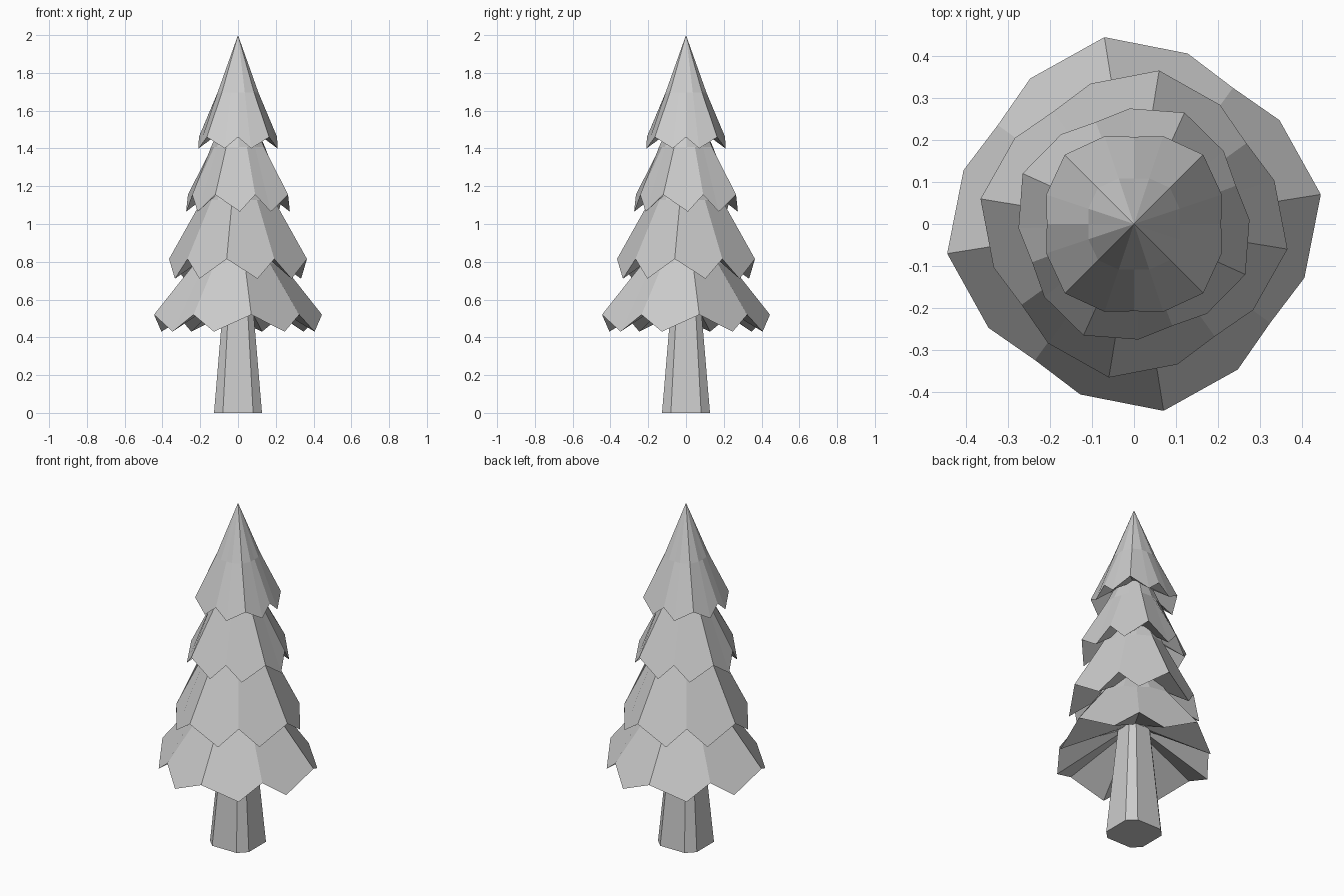
import bpy, bmesh
from math import cos, sin, radians

cube = bpy.data.objects.get("Cube")
if cube:
    bpy.data.objects.remove(cube, do_unlink=True)

grey = bpy.data.materials.new("light_grey")
grey.use_nodes = True
colour = (0.6, 0.6, 0.6, 1)
grey.diffuse_color = colour
grey.node_tree.nodes["Principled BSDF"].inputs["Base Color"].default_value = colour


def finish(bm, name):
    bmesh.ops.recalc_face_normals(bm, faces=bm.faces)
    mesh = bpy.data.meshes.new(name)
    bm.to_mesh(mesh)
    bm.free()
    mesh.materials.append(grey)
    obj = bpy.data.objects.new(name, mesh)
    bpy.context.collection.objects.link(obj)
    return obj


def polar(bm, r, angle, z):
    a = radians(angle)
    return bm.verts.new((r * cos(a), r * sin(a), z))


# Foliage tier: pointed bulging cone, jagged rim, hollowed underside
def tier(name, radius, turn, notch_z, tip_z, height):
    bm = bmesh.new()
    apex = bm.verts.new((0, 0, notch_z + height))
    # one quarter of the rim: angle, radius share, is it a hanging tip
    quarter = [(0, 0.89, False), (18.5, 0.945, True),
               (45, 1.0, False), (71.5, 0.945, True)]
    rim, mid, hub = [], [], []
    for q in range(4):
        for angle, share, is_tip in quarter:
            a, r = angle + 90 * q + turn, share * radius
            rim.append(polar(bm, r, a, tip_z if is_tip else notch_z))
            mid.append(polar(bm, r * 0.52, a, notch_z + height * 0.435))
            hub.append(polar(bm, 0.06, a, notch_z + 0.27 * radius))
    n = len(rim)
    for i in range(n):
        j = (i + 1) % n
        bm.faces.new((apex, mid[i], mid[j]))
        bm.faces.new((mid[i], rim[i], rim[j], mid[j]))
        bm.faces.new((rim[i], hub[i], hub[j], rim[j]))
    bm.faces.new(hub)
    return finish(bm, name)


tier("foliage_top", 0.233, 0, 1.46, 1.40, 0.54)
tier("foliage_upper", 0.291, 20.6, 1.155, 1.065, 0.58)
tier("foliage_lower", 0.37, 35.7, 0.815, 0.71, 0.72)
tier("foliage_bottom", 0.45, 54, 0.52, 0.43, 0.62)

# Trunk: tapered eight-sided post with chamfered corners
bm = bmesh.new()
rings = []
for z, half, flat in [(0, 0.127, 0.08), (0.7, 0.068, 0.043)]:
    ring = []
    for x, y in [(half, -flat), (half, flat), (flat, half), (-flat, half)]:
        ring.append(bm.verts.new((x, y, z)))
    for x, y in [(-half, flat), (-half, -flat), (-flat, -half), (flat, -half)]:
        ring.append(bm.verts.new((x, y, z)))
    rings.append(ring)
low, high = rings
for i in range(8):
    j = (i + 1) % 8
    bm.faces.new((low[i], low[j], high[j], high[i]))
bm.faces.new(low)
bm.faces.new(high)
finish(bm, "trunk")
